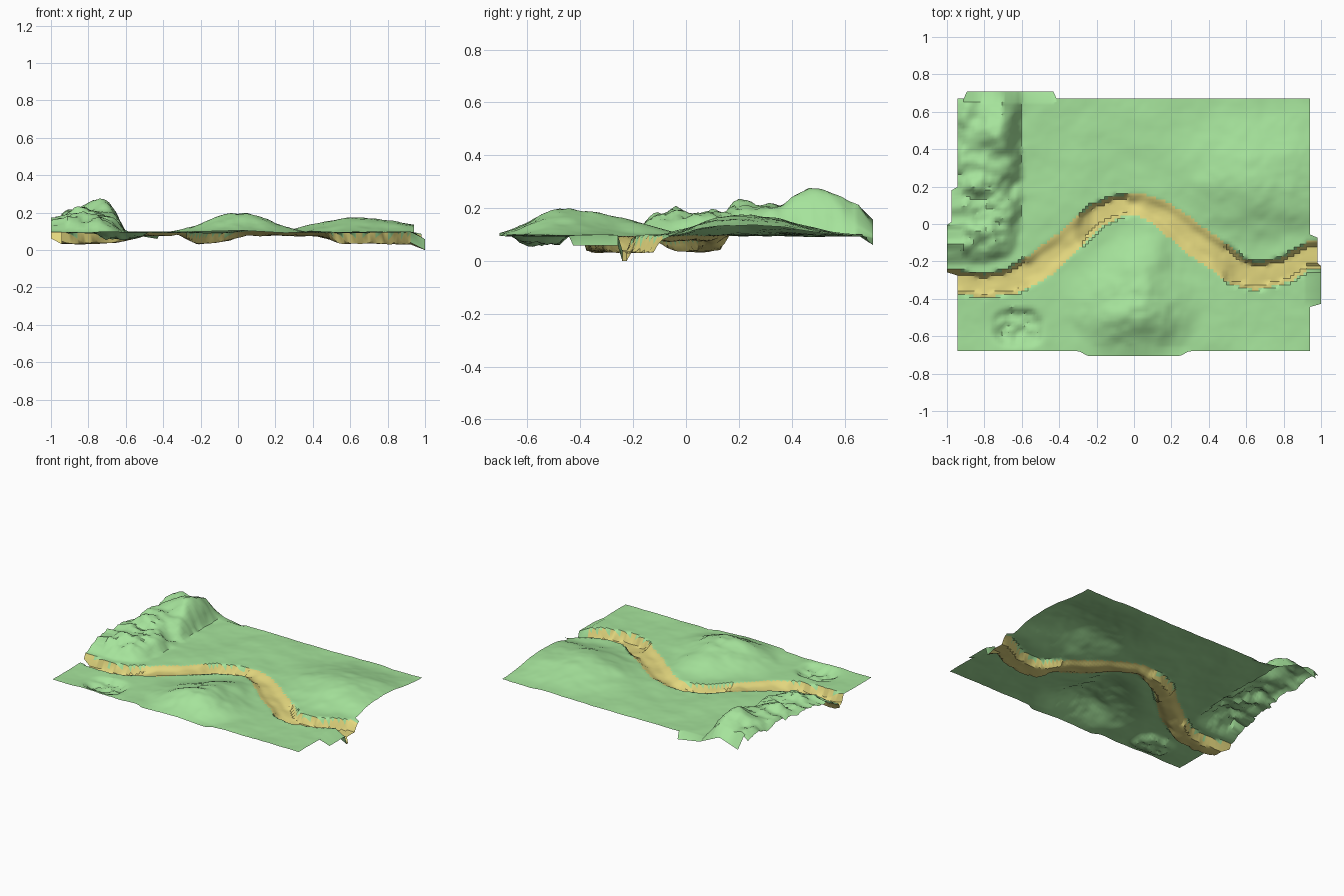
import bpy, bmesh, math
from mathutils import Vector, noise

if "Cube" in bpy.data.objects:
    bpy.data.objects.remove(bpy.data.objects["Cube"])

NX, NY = 110, 80
X0, X1, Y0, Y1 = -0.945, 0.94, -0.68, 0.67


def material(name, rgb):
    m = bpy.data.materials.new(name)
    m.diffuse_color = (*rgb, 1)
    m.use_nodes = True
    m.node_tree.nodes["Principled BSDF"].inputs["Base Color"].default_value = m.diffuse_color
    return m


def smooth(t):
    t = max(0.0, min(1.0, t))
    return t * t * (3 - 2 * t)


def lerp_table(table, x):
    for (a, va), (b, vb) in zip(table, table[1:]):
        if x <= b:
            return va + (vb - va) * max(0, (x - a) / (b - a))
    return table[-1][1]


def bump(x, y, cx, cy, rx, ry, h, p=2.0):
    """Mound with radii rx = (left, right), ry = (front, back)."""
    t = abs((x - cx) / rx[x > cx]) ** p + abs((y - cy) / ry[y > cy]) ** p
    return h * smooth(1 - t ** (1 / p) if p == 2 else 1 - t)


def rough(x, y, s, seed=0.0):
    return noise.fractal(Vector((x * s, y * s, seed)), 0.9, 2.1, 4)


# River course, depth and half width along x
COURSE = [(-1.1, -0.29), (-0.95, -0.31), (-0.8, -0.33), (-0.65, -0.305), (-0.5, -0.22),
          (-0.35, -0.10), (-0.2, 0.045), (-0.08, 0.095), (0.03, 0.105), (0.15, 0.05),
          (0.3, -0.07), (0.45, -0.17), (0.55, -0.25), (0.65, -0.28), (0.8, -0.25),
          (0.95, -0.165), (1.1, -0.1)]
DEPTH = [(-1, .06), (-.65, .055), (-.5, .018), (-.32, .016), (-.22, .06), (-.12, .055),
         (.05, .02), (.42, .018), (.55, .055), (1, .065)]
WIDTH = [(-1, .055), (-.7, .06), (-.5, .075), (-.25, .06), (0, .052), (.3, .08), (.5, .075),
         (.7, .066), (1, .06)]


def river_distance(x, y):
    best = 9.0
    p = Vector((x, y))
    for a, b in zip(COURSE, COURSE[1:]):
        a, b = Vector(a), Vector(b)
        t = max(0, min(1, (p - a).dot(b - a) / (b - a).length_squared))
        best = min(best, (p - a.lerp(b, t)).length)
    return best


def height(x, y):
    z = 0.108 + 0.008 * rough(x, y, 3.0)
    # front hill, with a low spur towards the river
    wx, wy = x + 0.03 * rough(x, y, 4, 11), y + 0.03 * rough(x, y, 4, 12)
    z += bump(wx, wy, 0.02, -0.49, (0.40, 0.36), (0.25, 0.45), 0.10) * (1 + 0.2 * rough(x, y, 6, 2))
    z += bump(wx, wy, 0.06, -0.20, (0.25, 0.16), (0.25, 0.25), 0.03)
    # broad right hill, steeper towards the river
    z += bump(wx, wy, 0.65, 0.20, (0.42, 0.60), (0.34, 0.52), 0.072) * (1 + 0.12 * rough(x, y, 5, 5))
    z += bump(wx, wy, 0.40, 0.24, (0.30, 0.45), (0.16, 0.42), 0.018)
    # back left mountain and its lower neighbour
    wob = 0.03 * rough(x, y, 6, 9)
    z += bump(x + wob, y, -0.78, 0.48, (0.25, 0.19), (0.36, 0.36), 0.115, 3) * (1 + 0.2 * rough(x, y, 9, 1))
    z += bump(x, y + wob, -0.73, 0.51, (0.17, 0.14), (0.19, 0.17), 0.055)
    z += bump(x + wob, y + wob, -0.83, 0.03, (0.28, 0.23), (0.25, 0.25), 0.085, 3) * (1 + 0.35 * rough(x, y, 12, 3))
    # rocky pit
    z -= bump(x, y, -0.62, -0.555, (0.15, 0.15), (0.11, 0.11), 0.030, 3) * (1 + 0.7 * rough(x, y, 18, 7))
    # river cut
    d, w = river_distance(x, y), lerp_table(WIDTH, x)
    dep = lerp_table(DEPTH, x)
    bed = 0.106 - dep + 0.007 * rough(x, y, 8, 4)
    soft = 0.022 if dep > 0.035 else 0.055
    return z + (bed - z) * smooth((w + 0.008 - d) / soft)


bm = bmesh.new()
rows = []
for j in range(NY + 1):
    row = []
    for i in range(NX + 1):
        x = X0 + (X1 - X0) * i / NX
        y = Y0 + (Y1 - Y0) * j / NY
        z = height(x, y)
        # flared, drooping border pieces
        if j == NY and -0.9 < x < -0.42:
            y, z = 0.708, min(z, lerp_table([(-.93, .11), (-.75, .17), (-.6, .10), (-.42, .07)], x))
        if j == 0 and -0.3 < x < 0.3:
            y = -0.68 - 0.026 * smooth((0.3 - abs(x)) / 0.06)
            z = 0.108 + 0.5 * (z - 0.108)
        if i == 0 and -0.27 < y < 0.19:
            x = -1.0 if y < 0.0 else -0.975
        if i == NX and -0.44 < y < -0.25:
            x, z = 1.0, 0.07
        elif i == NX and -0.25 <= y < -0.21:
            x, z = 1.0, 0.012
        elif i == NX and -0.21 <= y < -0.07:
            x, z = 0.98, min(z, 0.04 + 0.4 * (y + 0.22))
        row.append(bm.verts.new((x, y, z)))
    rows.append(row)

# Faces, with the river bed coloured by distance from its course
for j in range(NY):
    for i in range(NX):
        f = bm.faces.new((rows[j][i], rows[j][i + 1], rows[j + 1][i + 1], rows[j + 1][i]))
        c = f.calc_center_median()
        f.material_index = int(river_distance(c.x, c.y) < lerp_table(WIDTH, c.x) + 0.004)
lowest = min(v.co.z for v in bm.verts)
for v in bm.verts:
    v.co.z -= lowest

me = bpy.data.meshes.new("terrain")
bm.to_mesh(me)
bm.free()
me.materials.append(material("grass green", (0.38, 0.77, 0.33)))
me.materials.append(material("sand yellow", (0.77, 0.68, 0.21)))
terrain = bpy.data.objects.new("terrain", me)
bpy.context.collection.objects.link(terrain)
bpy.context.view_layer.objects.active = terrain
terrain.select_set(True)
bpy.ops.object.shade_smooth_by_angle(angle=math.radians(35))
